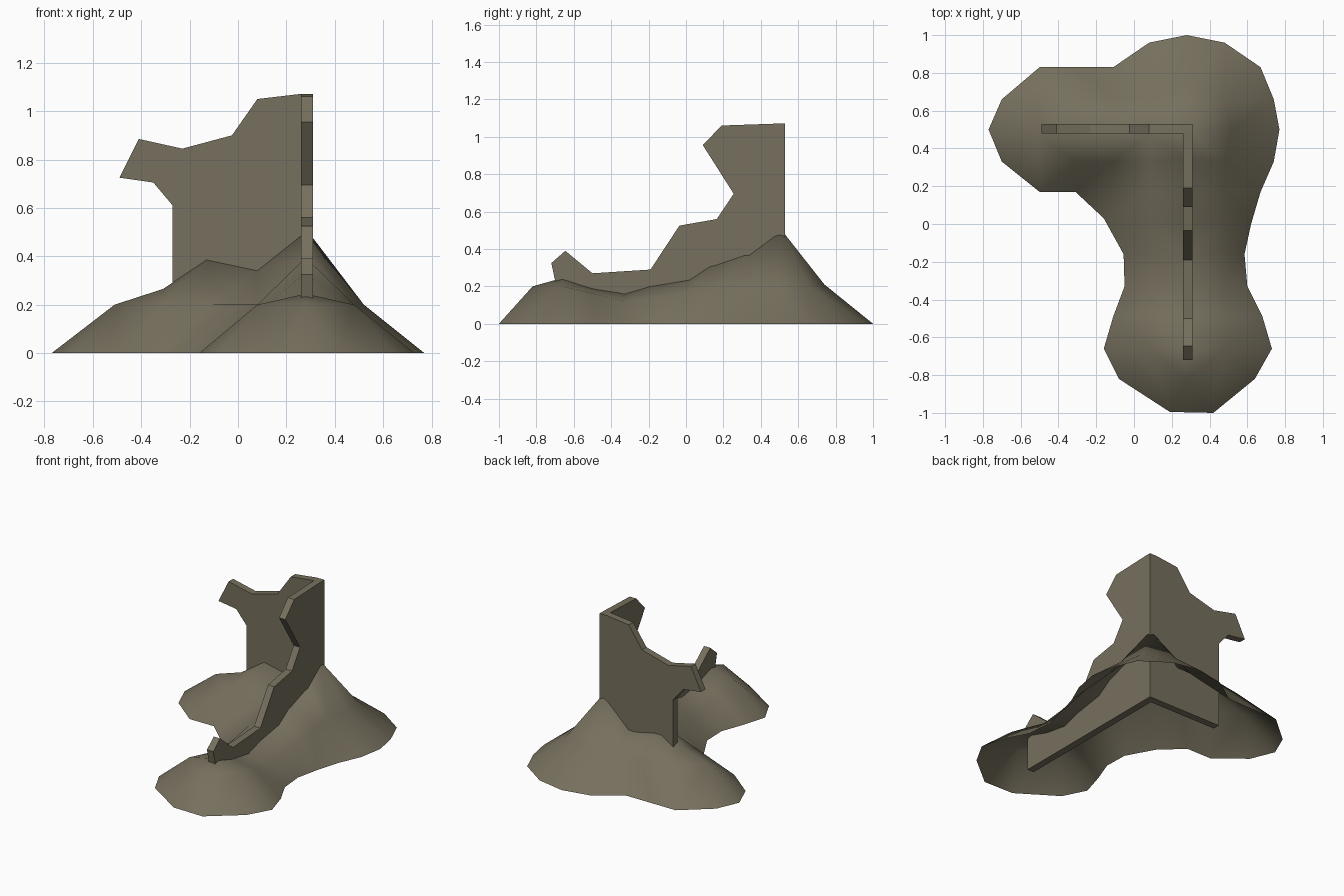
import bpy, bmesh
from mathutils import Vector
from mathutils.geometry import delaunay_2d_cdt

if "Cube" in bpy.data.objects:
    bpy.data.objects.remove(bpy.data.objects["Cube"])

stone = bpy.data.materials.new("weathered stone")
stone.diffuse_color = (0.18, 0.16, 0.11, 1)
stone.use_nodes = True
stone.node_tree.nodes["Principled BSDF"].inputs["Base Color"].default_value = stone.diffuse_color


def finish(name, bm):
    mesh = bpy.data.meshes.new(name)
    bm.to_mesh(mesh)
    bm.free()
    mesh.materials.append(stone)
    obj = bpy.data.objects.new(name, mesh)
    bpy.context.collection.objects.link(obj)
    return obj


def wall(name, profile, place, offset):
    """Extrude a flat broken-edged outline into a thin wall."""
    bm = bmesh.new()
    face = bm.faces.new([bm.verts.new(place(u, z)) for u, z in profile])
    ext = bmesh.ops.extrude_face_region(bm, geom=[face], use_keep_orig=True)
    moved = [v for v in ext["geom"] if isinstance(v, bmesh.types.BMVert)]
    bmesh.ops.translate(bm, verts=moved, vec=offset)
    bmesh.ops.recalc_face_normals(bm, faces=bm.faces)
    return finish(name, bm)


# Ruined back wall, runs along x
wall("back_wall",
     [(0.31, 0), (-0.27, 0), (-0.27, 0.61), (-0.35, 0.705), (-0.49, 0.725),
      (-0.41, 0.885), (-0.23, 0.845), (-0.025, 0.9), (0.08, 1.05),
      (0.25, 1.07), (0.31, 1.07)],
     lambda u, z: (u, 0.48, z), (0, 0.05, 0))

# Ruined side wall, runs along y down to a low stub
wall("side_wall",
     [(0.48, 0), (0.48, 1.07), (0.19, 1.06), (0.09, 0.955), (0.255, 0.695),
      (0.165, 0.56), (-0.035, 0.525), (-0.19, 0.29), (-0.50, 0.27),
      (-0.645, 0.39), (-0.72, 0.325), (-0.70, 0.23), (-0.70, 0)],
     lambda u, z: (0.26, u, z), (0.05, 0, 0))

# Rubble mound: ground outline, a ridge under each wall, and shoulders beside it
rim = [(0.28, 1.0), (0.08, 0.96), (-0.11, 0.83), (-0.31, 0.83), (-0.50, 0.83),
       (-0.70, 0.66), (-0.77, 0.50), (-0.70, 0.33), (-0.50, 0.17), (-0.31, 0.17),
       (-0.16, 0.03), (-0.055, -0.16), (-0.05, -0.33), (-0.11, -0.49),
       (-0.16, -0.66), (-0.08, -0.82), (0.19, -0.995), (0.42, -1.0),
       (0.64, -0.82), (0.73, -0.66), (0.68, -0.49), (0.60, -0.33),
       (0.585, -0.16), (0.62, 0.0), (0.67, 0.17), (0.74, 0.33), (0.77, 0.50),
       (0.74, 0.66), (0.67, 0.83), (0.48, 0.96)]
ridge_y = [(-0.82, 0.2), (-0.66, 0.245), (-0.49, 0.19), (-0.33, 0.165),
           (-0.16, 0.215), (0.02, 0.245), (0.15, 0.33), (0.34, 0.395), (0.5, 0.515)]
ridge_x = [(-0.51, 0.2), (-0.31, 0.265), (-0.13, 0.385), (0.08, 0.34)]
points = [(x, y, 0) for x, y in rim]
points += [(0.28, y, z) for y, z in ridge_y]
points += [(x, 0.48, z) for x, z in ridge_x]
shoulder = [(-0.66, 0.2), (-0.49, 0.16), (-0.33, 0.12), (-0.16, 0.14), (0.01, 0.17), (0.17, 0.2)]
points += [(x, y, z) for x in (0.08, 0.48) for y, z in shoulder]
points += [(x, 0.66, 0.2) for x in (-0.31, -0.11, 0.08, 0.48)]
points += [(x, 0.33, 0.2) for x in (-0.31, -0.11, 0.08, 0.48)]
points += [(0.52, 0.5, 0.2), (0.28, 0.74, 0.21)]

n = len(rim)
flat, _, tris, origin, _, _ = delaunay_2d_cdt(
    [Vector(p[:2]) for p in points], [(i, (i + 1) % n) for i in range(n)],
    [list(range(n))], 1, 1e-5)
bm = bmesh.new()
verts = [bm.verts.new((v.x, v.y, points[o[0]][2] if o else 0))
         for v, o in zip(flat, origin)]
for t in tris:
    face = bm.faces.new([verts[i] for i in t])
    face.smooth = True
    face.normal_update()
    if face.normal.z < 0:
        face.normal_flip()
finish("rubble_mound", bm)
